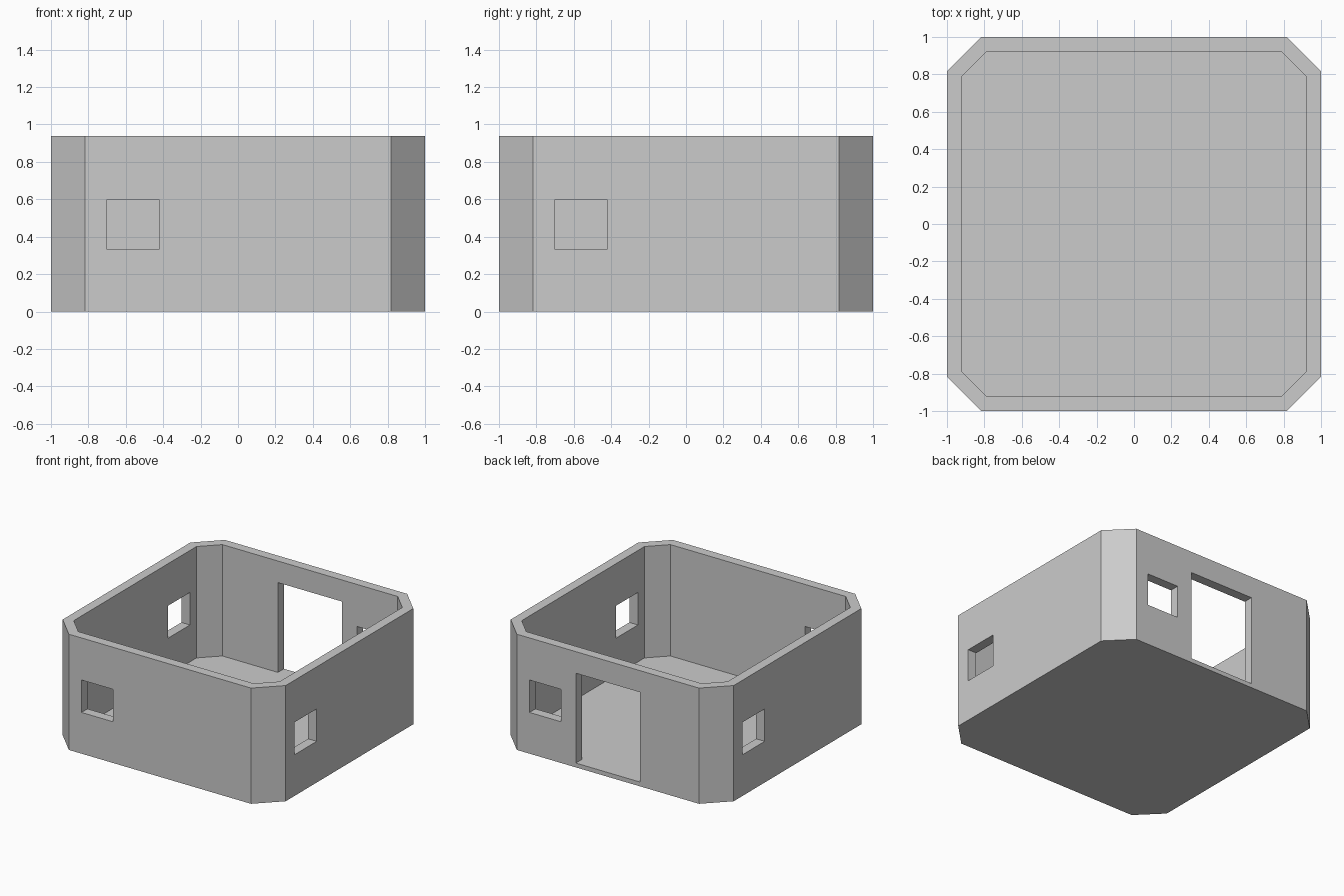
import bpy, bmesh
from math import pi
from mathutils import Matrix

if "Cube" in bpy.data.objects:
    bpy.data.objects.remove(bpy.data.objects["Cube"])

HEIGHT, FLOOR = 0.938, 0.035

grey = bpy.data.materials.new("light grey")
grey.diffuse_color = (0.6, 0.6, 0.6, 1)
grey.use_nodes = True
grey.node_tree.nodes["Principled BSDF"].inputs["Base Color"].default_value = grey.diffuse_color


def prism(name, half, corner, z0, z1):
    """Square prism with chamfered corners."""
    bm = bmesh.new()
    ring = [(half, -corner), (half, corner), (corner, half), (-corner, half),
            (-half, corner), (-half, -corner), (-corner, -half), (corner, -half)]
    base = bm.faces.new([bm.verts.new((x, y, z0)) for x, y in ring])
    up = bmesh.ops.extrude_face_region(bm, geom=[base])
    top = [v for v in up["geom"] if isinstance(v, bmesh.types.BMVert)]
    bmesh.ops.translate(bm, verts=top, vec=(0, 0, z1 - z0))
    return finish(name, bm)


def box(name, x, y, z, turn=0):
    """Box from ranges, turned about the vertical axis."""
    bm = bmesh.new()
    size = [b - a for a, b in (x, y, z)]
    mid = [(a + b) / 2 for a, b in (x, y, z)]
    m = Matrix.Rotation(turn, 4, 'Z') @ Matrix.Translation(mid) @ Matrix.Diagonal((*size, 1))
    bmesh.ops.create_cube(bm, size=1, matrix=m)
    return finish(name, bm)


def finish(name, bm):
    bmesh.ops.recalc_face_normals(bm, faces=bm.faces[:])
    mesh = bpy.data.meshes.new(name)
    bm.to_mesh(mesh)
    bm.free()
    mesh.materials.append(grey)
    obj = bpy.data.objects.new(name, mesh)
    bpy.context.collection.objects.link(obj)
    return obj


# Solid block that becomes the walls and floor
room = prism("room_walls_and_floor", 1.0, 0.817, 0, HEIGHT)

# Open interior
cutters = [prism("interior_cutter", 0.923, 0.786, FLOOR, HEIGHT + 0.2)]

# One window per wall, on the left as seen from outside
for i in range(4):
    cutters.append(box(f"window_cutter_{i + 1}", (-0.703, -0.42), (-1.1, -0.8),
                       (0.334, 0.597), i * pi / 2))

# Doorway in the back wall, level with the floor
cutters.append(box("doorway_cutter", (-0.288, 0.288), (0.8, 1.1), (FLOOR, 0.763)))

for cutter in cutters:
    mod = room.modifiers.new(cutter.name, 'BOOLEAN')
    mod.operation = 'DIFFERENCE'
    mod.solver = 'EXACT'
    mod.object = cutter
    cutter.hide_render = True
    cutter.display_type = 'WIRE'
